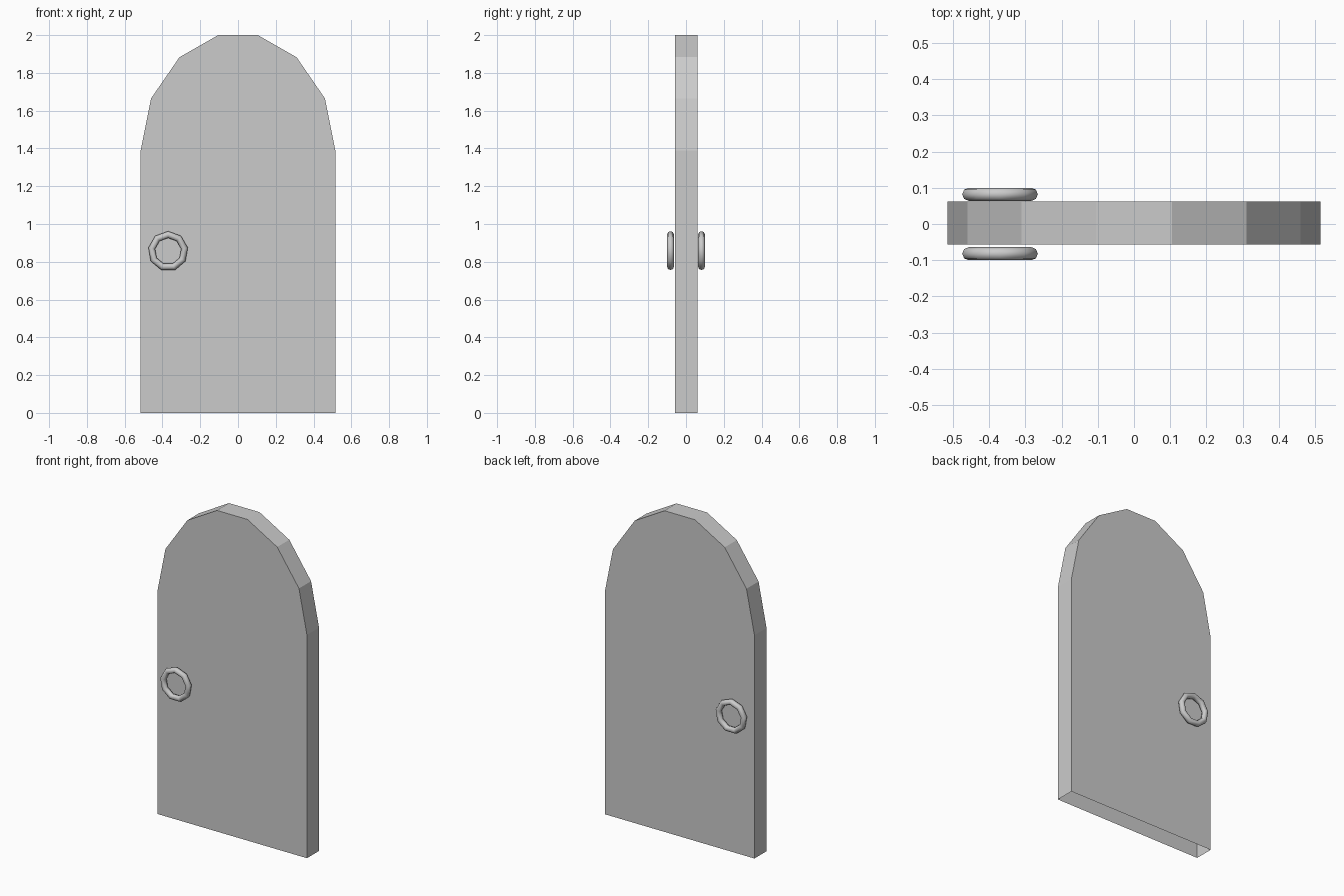
import bpy
import bmesh
from math import radians

if "Cube" in bpy.data.objects:
    bpy.data.objects.remove(bpy.data.objects["Cube"])

# Door panel: arched profile extruded in depth, open underneath
HALF_ARCH = [(0.515, 0.0), (0.515, 1.39), (0.46, 1.665), (0.31, 1.883), (0.105, 2.0)]
FRONT_Y, BACK_Y = -0.057, 0.062

outline = HALF_ARCH + [(-x, z) for x, z in reversed(HALF_ARCH)]
bm = bmesh.new()
front = bm.faces.new([bm.verts.new((x, FRONT_Y, z)) for x, z in outline])
extruded = bmesh.ops.extrude_face_region(bm, geom=[front], use_keep_orig=True)
back_verts = [g for g in extruded["geom"] if isinstance(g, bmesh.types.BMVert)]
bmesh.ops.translate(bm, verts=back_verts, vec=(0, BACK_Y - FRONT_Y, 0))
bmesh.ops.recalc_face_normals(bm, faces=bm.faces)
underside = [f for f in bm.faces if all(v.co.z < 0.001 for v in f.verts)]
bmesh.ops.delete(bm, geom=underside, context="FACES_ONLY")
mesh = bpy.data.meshes.new("door_panel")
bm.to_mesh(mesh)
bm.free()
bpy.context.collection.objects.link(bpy.data.objects.new("door_panel", mesh))


# Ring handles: nine-sided smooth tori, one on each face
def ring_handle(name, y):
    bpy.ops.mesh.primitive_torus_add(
        major_segments=9, minor_segments=8,
        major_radius=0.088, minor_radius=0.018,
        location=(-0.37, y, 0.856),
        rotation=(radians(90), radians(-90), 0))
    ring = bpy.context.object
    ring.name = name
    bpy.ops.object.shade_smooth()


ring_handle("front_ring_handle", -0.082)
ring_handle("back_ring_handle", 0.082)
